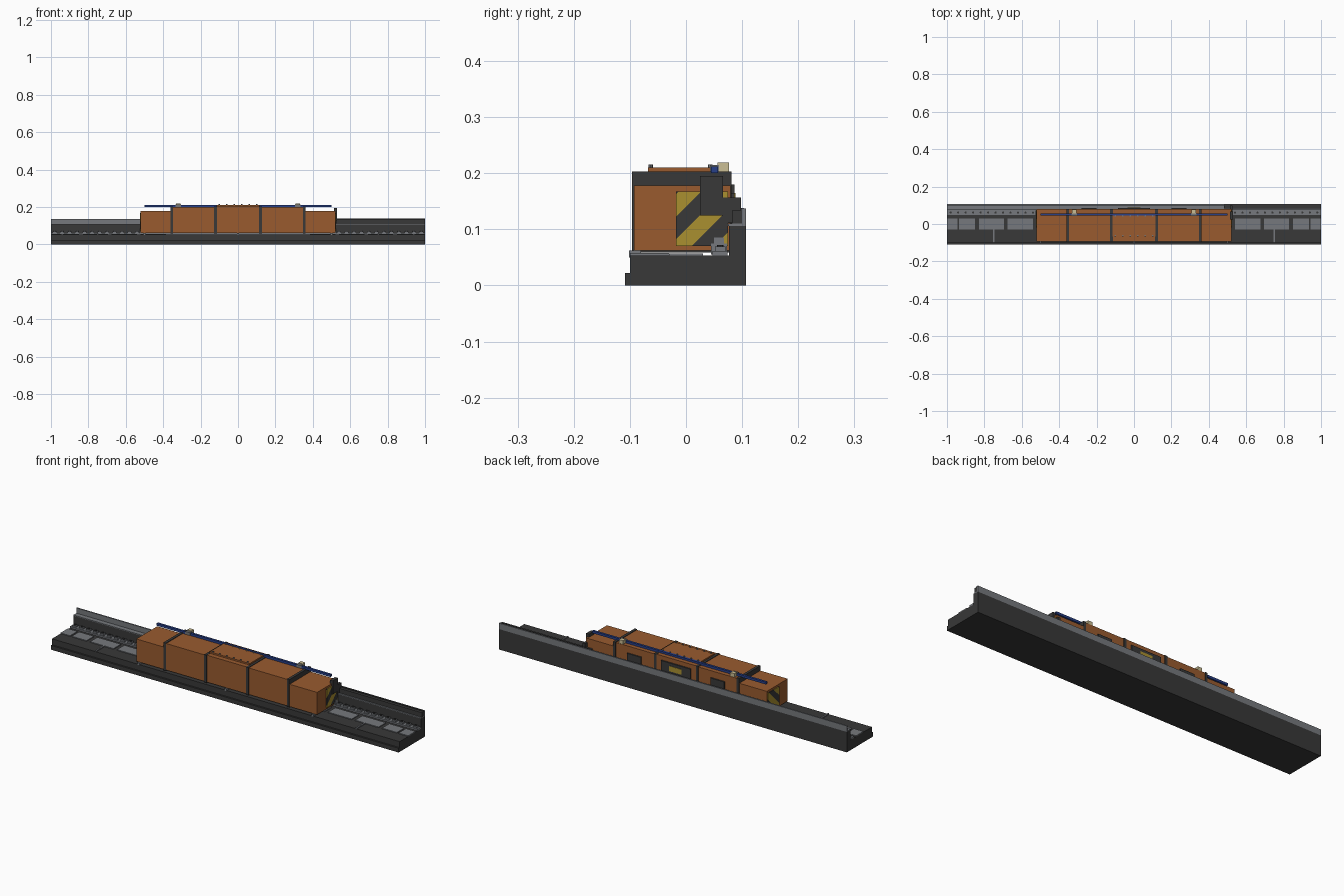
import bpy, bmesh
from mathutils import Vector

if "Cube" in bpy.data.objects:
    bpy.data.objects.remove(bpy.data.objects["Cube"])


def material(name, r, g, b):
    m = bpy.data.materials.new(name)
    m.use_nodes = True
    m.diffuse_color = (r, g, b, 1)
    m.node_tree.nodes["Principled BSDF"].inputs["Base Color"].default_value = (r, g, b, 1)
    return m


ORANGE = material("rust orange", .32, .105, .028)
DARK = material("charcoal", .04, .04, .04)
GRAY = material("steel gray", .18, .19, .205)
BLUE = material("bar blue", .02, .05, .25)
YELLOW = material("hazard yellow", .4, .28, .03)
CREAM = material("cream", .6, .52, .3)


def finish(name, bm, *mats):
    mesh = bpy.data.meshes.new(name)
    bm.to_mesh(mesh)
    bm.free()
    for m in mats:
        mesh.materials.append(m)
    ob = bpy.data.objects.new(name, mesh)
    bpy.context.collection.objects.link(ob)
    return ob


def add_box(bm, xs, ys, zs):
    verts = bmesh.ops.create_cube(bm, size=1)["verts"]
    for v in verts:
        v.co = Vector([(a + b) / 2 + c * (b - a) for c, (a, b) in zip(v.co, (xs, ys, zs))])


def boxes(name, mat, *spans):
    bm = bmesh.new()
    for s in spans:
        add_box(bm, *s)
    return finish(name, bm, mat)


def around(x, half):
    return (x - half, x + half)


def extrude_profile(name, mat, pts, x0, x1):
    bm = bmesh.new()
    face = bm.faces.new([bm.verts.new((x0, y, z)) for y, z in pts])
    new = bmesh.ops.extrude_face_region(bm, geom=[face])["geom"]
    for v in new:
        if isinstance(v, bmesh.types.BMVert):
            v.co.x = x1
    bmesh.ops.recalc_face_normals(bm, faces=bm.faces)
    return finish(name, bm, mat)


# Track bed: front ledge, floor and back wall in one section
extrude_profile("track_bed", DARK,
                [(-.109, 0), (.107, 0), (.107, .106), (.077, .106), (.077, .053),
                 (-.1, .053), (-.1, .022), (-.109, .022)], -1, 1)
extrude_profile("wall_capping", GRAY,
                [(.075, .106), (.107, .106), (.107, .137), (.1, .137), (.1, .11), (.075, .11)],
                -1, 1)
boxes("wall_cable_duct", DARK, ((.48, 1), (.082, .1), (.11, .134)),
      ((.48, 1), (.097, .103), (.134, .138)))

# Floor plates, repeated on both sides
spans = [(.385, .52), (.54, .675), (.695, .83), (.85, .935), (.945, 1)]
plates = [((min(s * a, s * b), max(s * a, s * b)), (-.03, .03), (.052, .057))
          for s in (-1, 1) for a, b in spans]
boxes("floor_plates", GRAY, *plates)
boxes("floor_rods", GRAY, *[(around(x, .004), (-.1, -.03), (.052, .058)) for x in (-.75, .75)])
boxes("front_tabs", GRAY, *[(around(x, .006), (-.102, -.08), (.05, .062)) for x in (-.5, 0, .5)])

# Drive rail with teeth and rollers
boxes("drive_rail", GRAY, ((-1, 1), (.047, .074), (.052, .061)))
teeth = [-.98 + i * .04 for i in range(50)]
boxes("rail_teeth", GRAY, *[(around(x, .011), (.052, .07), (.061, .069)) for x in teeth])
bm = bmesh.new()
for x in teeth:
    r = bmesh.ops.create_cone(bm, cap_ends=True, segments=8, radius1=.006, radius2=.006, depth=.004)
    bmesh.ops.translate(bm, verts=r["verts"], vec=(x, .061, .07))
finish("rail_rollers", bm, DARK)

# Carriage body: five sections, lower at the ends
FRONT, BACK, FLOOR = -.093, .079, .062
boxes("end_sections", ORANGE, *[((min(s * .355, s * .52), max(s * .355, s * .52)),
                                 (FRONT, BACK), (FLOOR, .178)) for s in (-1, 1)])
boxes("middle_sections", ORANGE, *[((min(s * .12, s * .355), max(s * .12, s * .355)),
                                    (FRONT, BACK), (FLOOR, .2)) for s in (-1, 1)])
boxes("centre_section", ORANGE, ((-.12, .12), (FRONT, BACK), (FLOOR, .202)))
boxes("top_hatch", ORANGE, ((-.115, .115), (-.068, .05), (.2, .21)))
boxes("section_bands", DARK, *[(around(x, .007), (-.096, .081), (.059, .203))
                               for x in (-.355, -.12, .12, .355)])

# Hatch bolts
bm = bmesh.new()
for x in (-.1, -.06, -.02, .02, .06, .1):
    for y in (-.063, .043):
        r = bmesh.ops.create_cone(bm, cap_ends=True, segments=8, radius1=.004, radius2=.004, depth=.007)
        bmesh.ops.translate(bm, verts=r["verts"], vec=(x, y, .212))
finish("hatch_bolts", bm, GRAY)

# Long blue bar on its brackets
boxes("power_bar", BLUE, ((-.5, .5), (.045, .057), (.2, .212)))
boxes("bar_brackets", CREAM, *[(around(x, .012), (.056, .077), (.2, .219)) for x in (-.32, .32)])
boxes("bar_clamps", GRAY, *[(around(x, .014), (.043, .059), (.2, .215)) for x in (-.32, .32)])

# Back panels
boxes("back_panels", DARK, ((-.28, -.2), (.078, .086), (.1, .165)),
      ((-.085, .085), (.078, .086), (.085, .18)), ((.2, .28), (.078, .086), (.1, .165)))
boxes("back_warning_plate", YELLOW, ((-.035, .035), (.085, .088), (.138, .165)))


# Diagonally striped end plates
def hazard_plate(name, x):
    bm = bmesh.new()
    add_box(bm, around(x, .003), (-.018, .075), (.07, .167))
    width, start = .04, .02
    for i in range(5):
        bmesh.ops.bisect_plane(bm, geom=bm.verts[:] + bm.edges[:] + bm.faces[:],
                               plane_co=(0, 0, start + i * width), plane_no=(0, -1, 1))
    for f in bm.faces:
        c = f.calc_center_median()
        f.material_index = int((c.z - c.y - start) // width) % 2
    finish(name, bm, DARK, YELLOW)


hazard_plate("left_hazard_plate", .521)
hazard_plate("right_hazard_plate", -.521)

# End equipment
boxes("end_control_box", DARK, ((.512, .528), (.025, .066), (.125, .195)),
      ((.512, .526), (.066, .098), (.111, .157)))
boxes("rail_shoes", GRAY, *[span for s in (-1, 1) for span in (
    (around(s * .517, .009), (.045, .073), (.055, .075)),
    (around(s * .517, .009), (.05, .068), (.075, .085)))])
